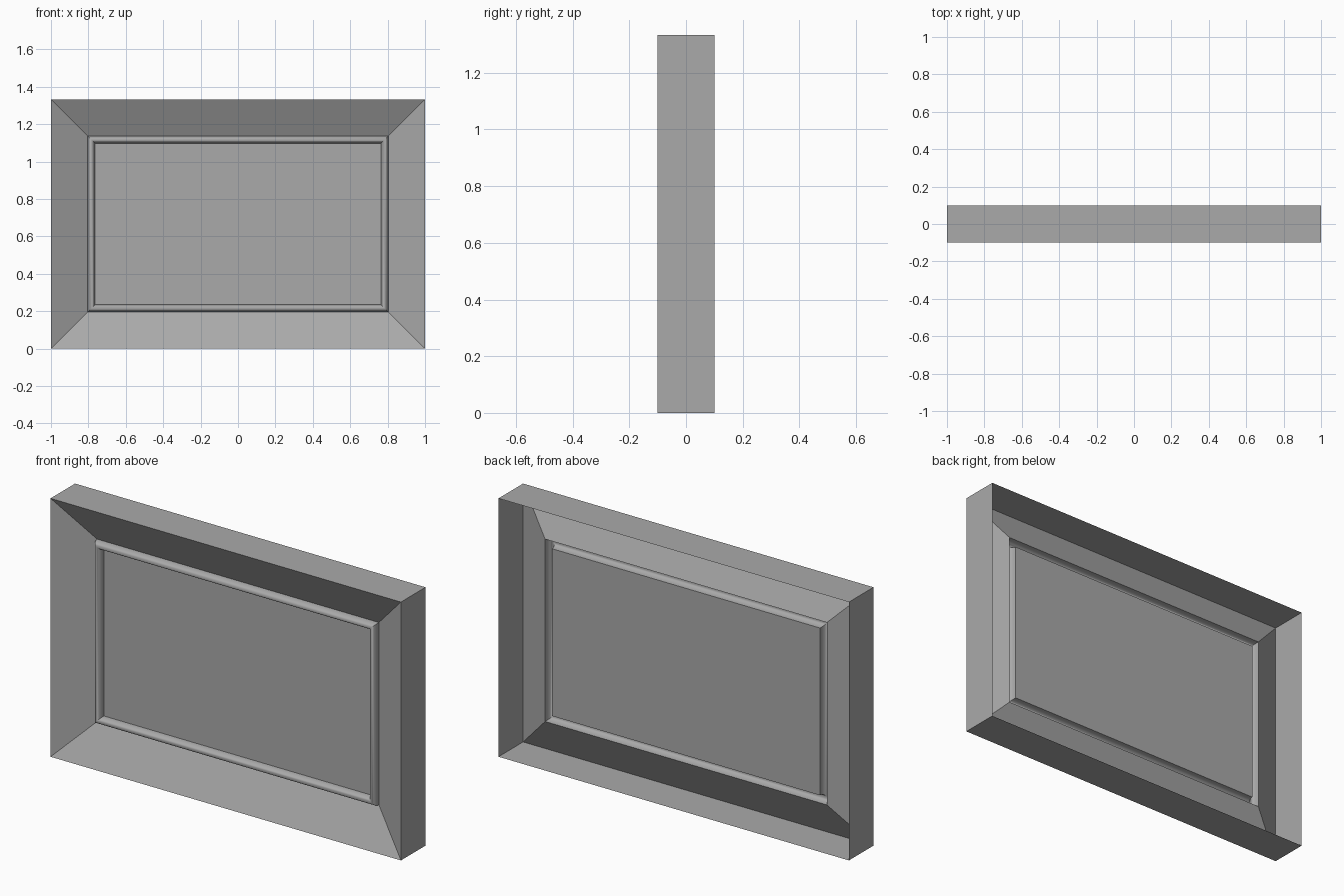
import bpy
import bmesh
import math

cube = bpy.data.objects.get("Cube")
if cube:
    bpy.data.objects.remove(cube, do_unlink=True)

HALF_WIDTH, HEIGHT, HALF_DEPTH = 1.0, 1.333, 0.1
BEAD_OUTER, BEAD_INNER, BEAD_RISE = 0.196, 0.235, 0.036

grey = bpy.data.materials.new("plain_grey")
grey.use_nodes = True
colour = (0.4, 0.4, 0.4, 1.0)
grey.diffuse_color = colour
grey.node_tree.nodes["Principled BSDF"].inputs["Base Color"].default_value = colour


def rectangle_sweep(name, profile, fill=False):
    """Sweep (inset, y) profile points around the rectangular outline."""
    bm = bmesh.new()
    rings = []
    for inset, y in profile:
        x, low, high = HALF_WIDTH - inset, inset, HEIGHT - inset
        corners = [(-x, low), (x, low), (x, high), (-x, high)]
        rings.append([bm.verts.new((cx, y, cz)) for cx, cz in corners])
    for a, b in zip(rings, rings[1:]):
        for i in range(4):
            j = (i + 1) % 4
            bm.faces.new((a[i], a[j], b[j], b[i]))
    if fill:
        bm.faces.new(rings[-1])
    mesh = bpy.data.meshes.new(name)
    bm.to_mesh(mesh)
    bm.free()
    mesh.materials.append(grey)
    obj = bpy.data.objects.new(name, mesh)
    bpy.context.collection.objects.link(obj)
    return obj


# Open-backed casing: side walls and the sloped front border
rectangle_sweep("outer_frame", [(0, HALF_DEPTH), (0, -HALF_DEPTH), (BEAD_OUTER, 0)])

# Raised rounded moulding, hollow behind
middle = (BEAD_OUTER + BEAD_INNER) / 2
radius = (BEAD_INNER - BEAD_OUTER) / 2
steps = 10
arc = [math.pi * i / steps for i in range(steps + 1)]
bead = rectangle_sweep("inner_moulding",
                       [(middle - radius * math.cos(t), -BEAD_RISE * math.sin(t)) for t in arc])
bpy.ops.object.select_all(action='DESELECT')
bead.select_set(True)
bpy.context.view_layer.objects.active = bead
bpy.ops.object.shade_smooth_by_angle(angle=math.radians(40))

# Flat centre panel
rectangle_sweep("centre_panel", [(BEAD_INNER, 0)], fill=True)
